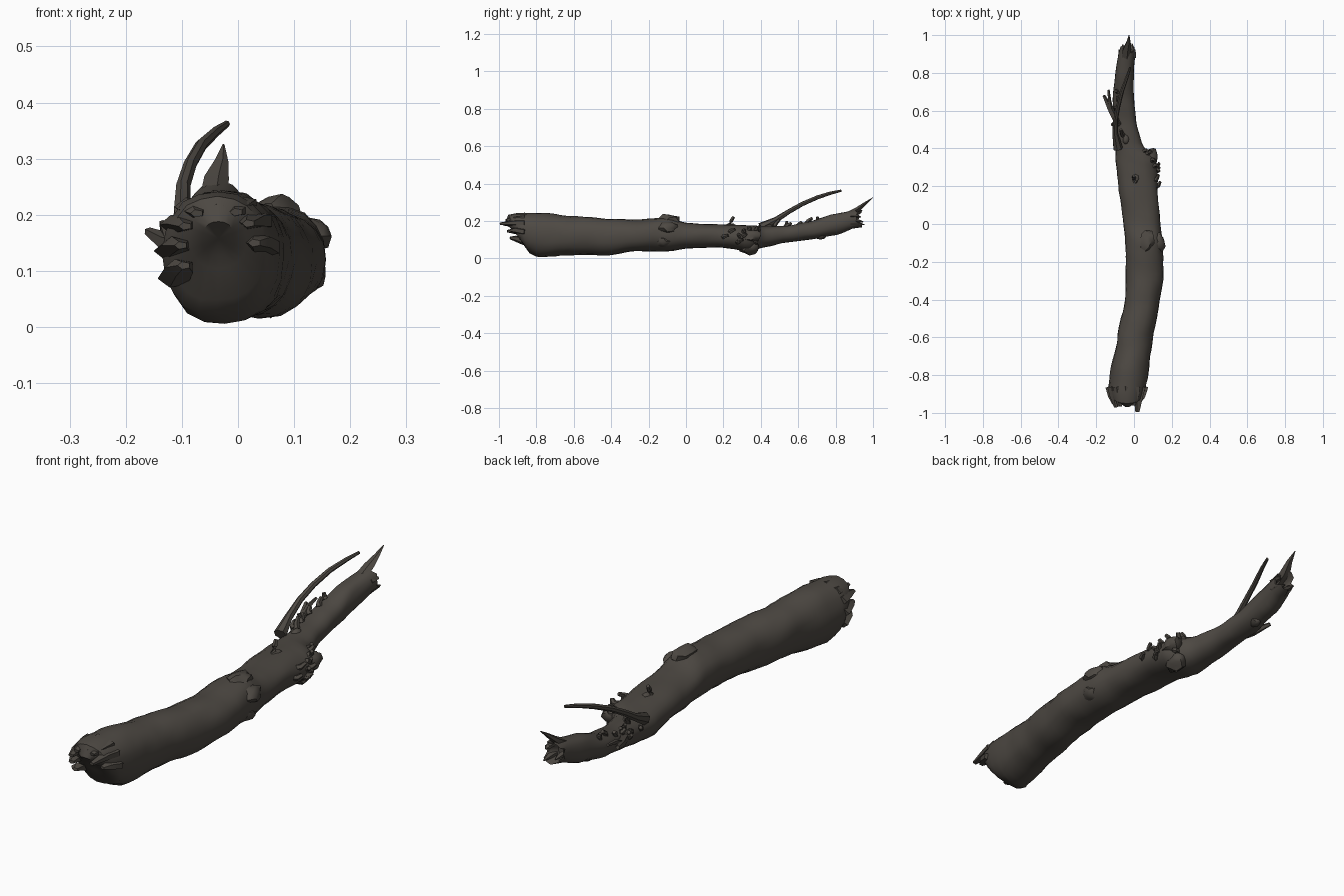
import bpy, bmesh, math, random
from mathutils import Vector, noise

random.seed(4)
old = bpy.data.objects.get("Cube")
if old:
    bpy.data.objects.remove(old)

bark = bpy.data.materials.new("dark bark")
bark.use_nodes = True
tone = (0.075, 0.066, 0.056, 1)
bark.diffuse_color = tone
bark.node_tree.nodes["Principled BSDF"].inputs["Base Color"].default_value = tone


def finish(name, bm, angle=40):
    bmesh.ops.recalc_face_normals(bm, faces=bm.faces)
    mesh = bpy.data.meshes.new(name)
    bm.to_mesh(mesh)
    bm.free()
    mesh.materials.append(bark)
    obj = bpy.data.objects.new(name, mesh)
    bpy.context.collection.objects.link(obj)
    bpy.ops.object.select_all(action="DESELECT")
    obj.select_set(True)
    bpy.context.view_layer.objects.active = obj
    bpy.ops.object.shade_smooth_by_angle(angle=math.radians(angle))
    return obj


def skin(bm, rings):
    """Join equal rings of points into a closed tube."""
    loops = [[bm.verts.new(p) for p in ring] for ring in rings]
    n = len(loops[0])
    for a, b in zip(loops, loops[1:]):
        for i in range(n):
            j = (i + 1) % n
            bm.faces.new((a[i], a[j], b[j], b[i]))
    for loop in (loops[0], loops[-1]):
        centre = bm.verts.new(sum((v.co for v in loop), Vector()) / n)
        for i in range(n):
            bm.faces.new((loop[i], loop[(i + 1) % n], centre))


def twig(bm, points, radii, sides=6, flat=1.0):
    """Tapered bent tube along a path."""
    pts = [Vector(p) for p in points]
    rings = []
    for i, p in enumerate(pts):
        d = (pts[min(i + 1, len(pts) - 1)] - pts[max(i - 1, 0)]).normalized()
        u = d.cross(Vector((0, 0, 1)) if abs(d.z) < 0.9 else Vector((0, 1, 0))).normalized()
        w = d.cross(u)
        rings.append([p + (u * math.cos(t) + w * math.sin(t) * flat) * radii[i]
                      for t in (2 * math.pi * k / sides for k in range(sides))])
    skin(bm, rings)


# Trunk stations: y, left edge, right edge, bottom, top
stations = [
    (-0.93, -0.10, 0.03, 0.08, 0.215),
    (-0.88, -0.135, 0.06, 0.025, 0.24),
    (-0.80, -0.125, 0.075, 0.005, 0.242),
    (-0.60, -0.09, 0.10, 0.02, 0.225),
    (-0.42, -0.052, 0.135, 0.018, 0.212),
    (-0.28, -0.045, 0.155, 0.035, 0.205),
    (-0.10, -0.045, 0.155, 0.04, 0.218),
    (0.00, -0.055, 0.143, 0.052, 0.19),
    (0.18, -0.08, 0.125, 0.057, 0.182),
    (0.34, -0.095, 0.12, 0.035, 0.178),
    (0.42, -0.098, 0.045, 0.06, 0.17),
    (0.54, -0.105, 0.012, 0.085, 0.175),
    (0.66, -0.112, 0.00, 0.10, 0.198),
    (0.80, -0.10, -0.002, 0.125, 0.24),
    (0.92, -0.08, 0.008, 0.165, 0.262),
]
SIDES = 20


def section(y):
    """Interpolated trunk outline at a given y."""
    for a, b in zip(stations, stations[1:]):
        if y <= b[0]:
            t = max(0, (y - a[0]) / (b[0] - a[0]))
            t = 0.5 * t + 0.5 * t * t * (3 - 2 * t)
            return [p + (q - p) * t for p, q in zip(a[1:], b[1:])]
    return stations[-1][1:]


def surface(y, angle, scale=1.0):
    """Point on the trunk at an angle measured from +x."""
    x0, x1, z0, z1 = section(y)
    c, s = math.cos(angle), math.sin(angle)
    c = math.copysign(abs(c) ** 0.9, c)
    s = math.copysign(abs(s) ** 0.9, s)
    return Vector(((x0 + x1) / 2 + c * scale * (x1 - x0) / 2, y,
                   (z0 + z1) / 2 + s * scale * (z1 - z0) / 2))


angles = [2 * math.pi * k / SIDES for k in range(SIDES)]
rings = []
# Domed broken front, leaning forward at the top
for y, scale in ((-0.935, 0.45), (-0.925, 0.75)):
    rings.append([surface(y, a, scale) + Vector((0, -0.035 * math.sin(a), 0.01))
                  for a in angles])
count = 64
for i in range(count):
    y = -0.90 + 1.82 * i / (count - 1)
    ring = []
    for a in angles:
        rough = noise.noise(Vector((math.cos(a) * 1.6, y * 9, math.sin(a) * 1.6)))
        fine = noise.noise(Vector((math.cos(a) * 4, y * 25, math.sin(a) * 4)))
        p = surface(y, a, 1 + 0.06 * rough + 0.03 * fine)
        if i < 4:
            p.y -= 0.05 * math.sin(a) * (1 - i / 4)
        if i == count - 1:
            p.y += random.uniform(-0.02, 0.03)
        p.z = max(p.z, 0)
        ring.append(p)
    rings.append(ring)
# Hollow broken back end
for y, scale in ((0.91, 0.78), (0.87, 0.5)):
    rings.append([surface(y, a, scale) for a in angles])
bm = bmesh.new()
skin(bm, rings)
finish("trunk", bm, 50)

# Raised knots and burls, given as y, angle in degrees, radius
bm = bmesh.new()
for y, deg, r in ((-0.1, 25, 0.035), (-0.09, 80, 0.04), (-0.12, -30, 0.03),
                  (0.34, -60, 0.035), (0.35, 10, 0.035), (0.24, 95, 0.02),
                  (-0.36, 15, 0.013), (0.72, -80, 0.02), (0.45, 100, 0.02)):
    made = bmesh.ops.create_icosphere(bm, subdivisions=2, radius=r)["verts"]
    spot = surface(y, math.radians(deg), 0.8)
    for v in made:
        v.co *= 1 + 0.35 * noise.noise(v.co * 45 + spot * 9)
        v.co.y *= 1.5
        v.co += spot
finish("knots", bm)

# Torn bark around the front rim
bm = bmesh.new()
for deg, reach in ((5, 0.03), (35, 0.085), (62, 0.05), (90, 0.045), (122, 0.055),
                   (150, 0.06), (178, 0.045), (205, 0.03)):
    a = math.radians(deg)
    base = surface(-0.86, a, 0.88)
    mid = surface(-0.91, a, 0.95)
    tip = surface(-0.91, a, 0.85) + Vector((0, -reach, 0))
    twig(bm, (base, mid, tip), (0.03, 0.028, 0.012), 5, 0.6)
finish("torn_front_bark", bm, 25)

# Broken stubs scattered on the flanks
bm = bmesh.new()
stubs = [(random.uniform(0.16, 0.4), random.uniform(-25, 50), 0.022) for _ in range(13)]
stubs += [(random.uniform(0.42, 0.7), random.uniform(110, 185), 0.02) for _ in range(9)]
stubs += [(0.23, 98, 0.04), (0.47, 110, 0.035), (0.53, 125, 0.03)]
for y, deg, length in stubs:
    a = math.radians(deg)
    out = Vector((math.cos(a), 0.45, math.sin(a)))
    base = surface(y, a, 0.92)
    bend = base + out * length * 0.6
    tip = base + out * length + Vector((0, random.uniform(-0.015, 0.02), 0.008))
    twig(bm, (base, bend, tip), (0.014, 0.011, 0.008), 5)
finish("broken_stubs", bm, 25)

# Forked stub on the right flank
bm = bmesh.new()
twig(bm, ((-0.09, 0.54, 0.14), (-0.125, 0.61, 0.15), (-0.16, 0.68, 0.17)),
     (0.02, 0.018, 0.008), 5)
twig(bm, ((-0.12, 0.6, 0.15), (-0.13, 0.65, 0.175), (-0.135, 0.71, 0.185)),
     (0.014, 0.01, 0.006), 5)
finish("forked_stub", bm, 25)

# Long curved twig rising toward the back
bm = bmesh.new()
twig(bm, ((-0.085, 0.4, 0.165), (-0.1, 0.48, 0.205), (-0.098, 0.55, 0.25),
          (-0.085, 0.62, 0.29), (-0.065, 0.7, 0.325), (-0.04, 0.77, 0.348),
          (-0.02, 0.83, 0.362)),
     (0.026, 0.016, 0.013, 0.012, 0.011, 0.009, 0.006), 7)
finish("long_twig", bm, 45)

# Splinters at the back end
bm = bmesh.new()
twig(bm, ((-0.045, 0.87, 0.235), (-0.04, 0.92, 0.262), (-0.03, 0.96, 0.295),
          (-0.026, 1.0, 0.325)), (0.025, 0.024, 0.013, 0.002), 5, 0.6)
for x, z, y in ((-0.01, 0.185, 0.955), (-0.06, 0.2, 0.95), (-0.005, 0.225, 0.935)):
    twig(bm, ((x, 0.88, z), (x, 0.92, z), (x, y, z - 0.005)), (0.015, 0.014, 0.003), 5, 0.7)
finish("back_splinters", bm, 25)
